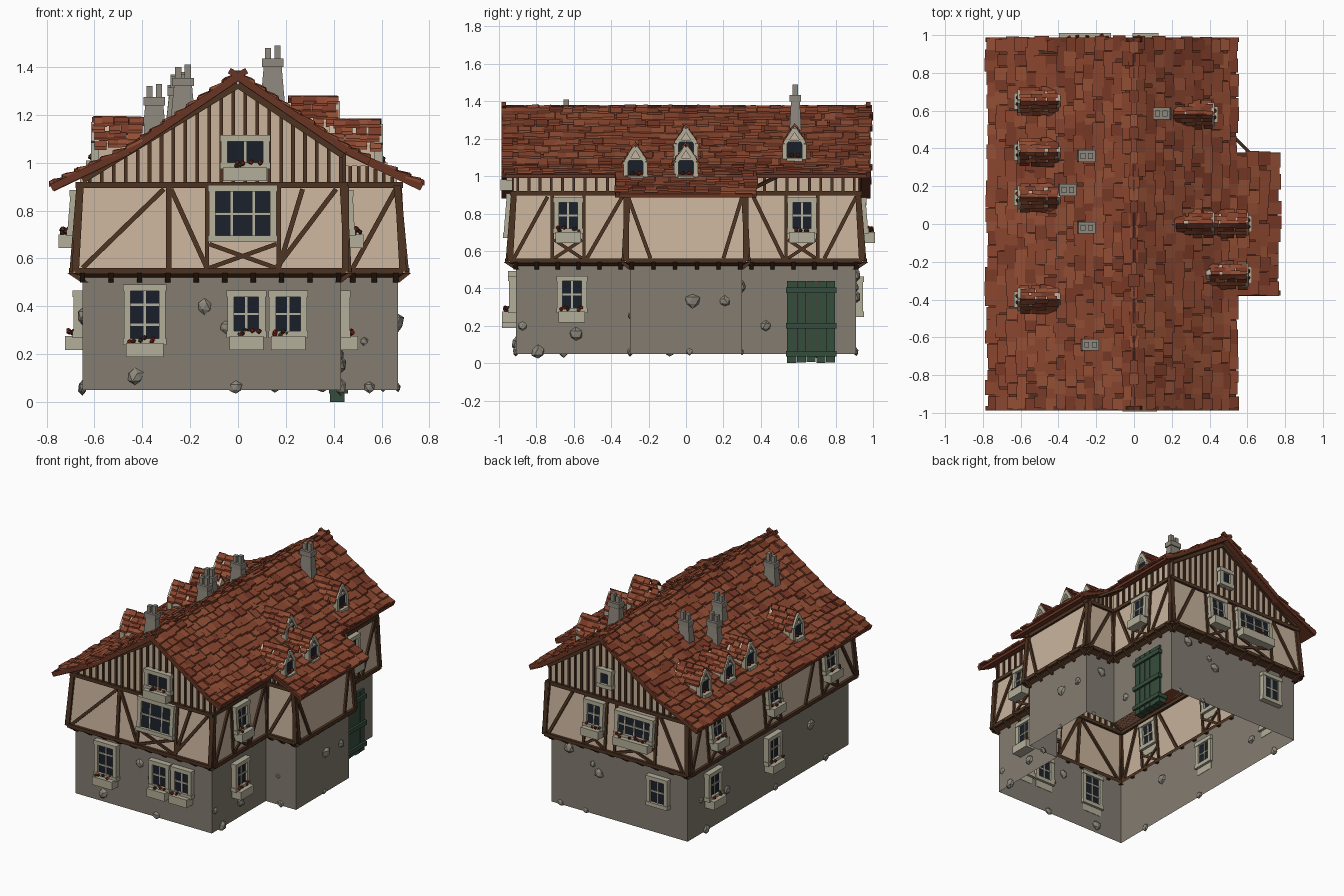
import bpy, bmesh, random
from mathutils import Vector as V

if "Cube" in bpy.data.objects:
    bpy.data.objects.remove(bpy.data.objects["Cube"])

random.seed(4)
R = random.uniform
SQ = [(-1, -1), (1, -1), (1, 1), (-1, 1)]
parts = {}

def get(name):
    if name not in parts:
        parts[name] = bmesh.new()
    return parts[name]

def skin(name, A, B, caps=True, floor=True, mi=0):
    """Loft ring A to ring B; floor=False leaves the closing side open."""
    bm = get(name)
    a, b = [bm.verts.new(p) for p in A], [bm.verts.new(p) for p in B]
    k = len(a)
    quads = [(a[i], a[(i + 1) % k], b[(i + 1) % k], b[i]) for i in range(k if floor else k - 1)]
    for f in quads + ([a, b] if caps else []):
        bm.faces.new(f).material_index = mi

def beam(name, p, q, n, w, d, mi=0):
    """Box from p to q; width w across, depth d along n."""
    p, q, n = V(p), V(q), V(n)
    s = (q - p).cross(n).normalized() * w / 2
    n = n.normalized() * d / 2
    skin(name, [p + a * s + b * n for a, b in SQ], [q + a * s + b * n for a, b in SQ], mi=mi)

def blob(name, p, r, n=None):
    for v in bmesh.ops.create_icosphere(get(name), subdivisions=1, radius=r)['verts']:
        c = v.co * R(.85, 1.15)
        v.co = V(p) + (c - n * c.dot(n) * .4 if n else c)

# Wall planes: axis, side, distance at stone wall, jetty bottom, jetty top
W = {}
for s, fy, fx, fb in ((-1, 'front', 'left', 'bay_front'), (1, 'back', 'right', 'bay_back')):
    W[fy] = ('y', s, .91, .95, .92)
    W[fx] = ('x', s, .43, .46, .44) if s > 0 else ('x', s, .65, .69, .66)
    W[fb] = ('y', s, .30, .33, .31)
W['bay'] = ('x', 1, .67, .70, .665)

def P(f, u, z, o=0):
    ax, s, g, b, t = W[f]
    d = (g if z < .53 else b + (t - b) * min(1, max(0, (z - .54) / .37))) + o
    return V((u, s * d, z)) if ax == 'y' else V((s * d, u, z))

def N(f):
    return V((0, W[f][1], 0)) if W[f][0] == 'y' else V((W[f][1], 0, 0))

def strip(name, f, u0, z0, u1, z1, w, d=.02, o=0):
    beam(name, P(f, u0, z0, o), P(f, u1, z1, o), N(f), w, d)

# Roof profile, with a flatter lower pitch
KINK = .456
def roof_z(x):
    x = abs(x)
    return 1.36 - x * .68 if x < KINK else 1.05 - (x - KINK) * .478

# Wall shells: T-shaped outline lofted per storey
def outline(k, z):
    x0, x1, x2, y, e = [W[f][k] for f in ('left', 'right', 'bay', 'front', 'bay_front')]
    half = [(-x0, y), (x1, y), (x1, e), (x2, e)]
    return [(x, -b, z) for x, b in half] + [(x, b, z) for x, b in half[::-1]]
skin('stone_walls', outline(2, .05), outline(2, .52), caps=False)
skin('jetty_soffit', outline(2, .52), outline(3, .54), caps=False)
skin('plaster_walls', outline(3, .54), outline(4, .91), caps=False)
for xs, y in (((-.66, -KINK, 0, .44), .92), ((.44, KINK, .665), .31)):
    prof = [(xs[0], .91)] + [(x, roof_z(x) - .02) for x in xs] + [(xs[-1], .91)]
    skin('gable_walls', *[[(x, k, z) for x, z in prof] for k in (-y, y)], floor=False)

# Timber frame: rails, posts and joist ends on each wall span
spans = [('front', -.68, .45), ('back', -.68, .45), ('left', -.94, .94), ('right', -.94, -.32), ('right', .32, .94),
         ('bay', -.32, .32), ('bay_front', .45, .69), ('bay_back', .45, .69)]
for f, a, b in spans:
    for z in (.548, .908):
        strip('rails', f, a, z, b, z, .025, .035)
    for u in (a, b):
        strip('posts', f, u, .545, u - (.02 if u > .6 else -.02 if u < -.6 else 0), .905, .03, .03)
    k = max(2, round((b - a) / .13))
    for i in range(k + 1):
        u = a + .03 + (b - a - .06) * i / k
        beam('joist_ends', P(f, u, .50, -.01), P(f, u, .54, .01), N(f), .022, .03)

# Diagonal braces: wall, foot, run to the head
for f, foot, run in [('front', -.65, .34), ('front', -.13, -.15), ('front', .16, .25), ('front', .17, .1),
                     ('right', -.53, .19), ('right', -.92, .18), ('right', .52, -.16), ('right', .74, .17),
                     ('bay', -.19, -.12), ('bay', .2, .1), ('bay_front', .48, .18), ('bay_back', .66, -.18),
                     ('back', .42, -.17), ('back', -.64, .19)]:
    strip('braces', f, foot, .56, foot + run, .89, .02, .025)
for s in (-1, 1):
    for u in (.92, .36):
        strip('braces', 'left', s * u, .56, s * (u + (.16 if u < .5 else -.16)), .89, .02, .025)
strip('posts', 'front', -.29, .55, -.29, .9, .022, .025)

# Battens and rafters on the gables, bargeboards under the roof edge
def battens(f, us):
    for u in us:
        x = u if W[f][0] == 'y' else W[f][4]
        strip('battens', f, u, .91, u, roof_z(x) - .02, .015, .022)

def barge(x0, x1, y):
    beam('bargeboards', (x0, y, roof_z(x0)), (x1, y, roof_z(x1)), (0, 1, 0), .03, .025)

for f, s in (('front', -1), ('back', 1)):
    battens(f, [-.62 + .05 * i for i in range(22)])
    battens('bay_' + f, [.47 + .035 * i for i in range(6)])
    battens('right', [s * (.36 + .06 * i) for i in range(10)])
    for e in (-.65, .44):
        strip('gable_rafters', f, 0, 1.325, e, roof_z(e) - .03, .028, .04)
    for k, e in ((-KINK, -.78), (KINK, .55)):
        barge(0, k, s * .975)
        barge(k, e, s * .975)
        beam('ridge_ends', (-k * .08, s * .975, 1.385), (k * .1, s * .975, 1.34), (0, 1, 0), .025, .025)
    barge(.5, .77, s * .365)
beam('eaves_brace', (.50, .49, 1), (.62, .37, .94), (0, 0, 1), .018, .018)

# Windows, with optional flower box and crossed braces below
def window(f, u, z0, z1, w, cols=2, rows=2, box=True):
    h = w / 2
    strip('glass', f, u, z0, u, z1, w - .02, .024, .01)
    for s in (-1, 1):
        strip('window_frames', f, u + s * (h - .012), z0, u + s * (h - .012), z1, .028, .055, .01)
    for z in (z0 + .012, z1 - .012):
        strip('window_frames', f, u - h - .006, z, u + h + .006, z, .028, .062, .01)
    for i in range(1, cols):
        x = u - h + w * i / cols
        strip('window_bars', f, x, z0, x, z1, .01, .036, .01)
    for i in range(1, rows):
        z = z0 + (z1 - z0) * i / rows
        strip('window_bars', f, u - h, z, u + h, z, .01, .036, .01)
    if box:
        p = P(f, u, z0, .035)
        beam('flower_boxes', p - V((0, 0, .052)), p + V((0, 0, .006)), N(f), w * .92, .075)
        for i in range(int(w * 40)):
            q = P(f, u + R(-.4, .4) * w, z0, R(.03, .06))
            blob('red_flowers' if i % 2 else 'flower_stems', q + V((0, 0, R(.01, .03))), .011)
    if .6 < z0 < .9:
        for s in (-1, 1):
            strip('braces', f, u - s * h, .56, u + s * h, .66, .018, .02)
            strip('posts', f, u + s * (h + .01), .55, u + s * (h + .01), .9, .018, .022)

for f, us in (('front', (.035, .21)), ('right', (-.61,)), ('left', (-.03, .64))):
    for u in us:
        window(f, u, .27, .465, .155)
for f, us in (('right', (-.63, .62)), ('left', (-.64, 0, .64)), ('back', (.06,))):
    for u in us:
        window(f, u, .695, .885, .15)
window('front', -.39, .24, .49, .17, rows=3)
window('front', .02, .67, .905, .28, cols=3, box=False)
window('front', .03, .975, 1.115, .2, rows=1)
window('back', -.43, .25, .46, .16, box=False)
window('back', -.26, .695, .87, .3, cols=4)
window('back', -.02, 1, 1.13, .11, cols=1, rows=1, box=False)

# Plank door with battens
for i in range(5):
    u = .565 + .052 * i
    strip('door_planks', 'right', u, .003 * (i % 3), u, .44, .049, .06, -.015)
for z in (.05, .2, .39):
    strip('door_battens', 'right', .535, z, .805, z, .03, .08, -.01)

# Field stones set in the lower walls, some at the foot
for f, a, b in spans:
    for i in range(int(2 + (b - a) * 3)):
        u, r = R(a + .06, b - .06), R(.015, .042)
        if f == 'right' and u > .5:
            continue
        blob('field_stones', P(f, u, .06 if i % 3 == 0 else R(.1, .48)), r, N(f))

# Roof tiles laid in courses over a parallelogram
def tiles(name, a, b, c, rows, cols, th=V((0, 0, .013))):
    a, b, c = V(a), V(b), V(c)
    e, s = b - a, c - a
    for r in range(rows):
        for k in range(cols):
            u0 = (k + (r % 2 - .5) / 2 * (0 < k < cols - 1) + R(-.12, .12)) / cols
            u1 = u0 + R(.9, 1.25) / cols
            t0, t1 = (r - .1) / rows, (r + R(1.05, 1.4)) / rows
            q = [a + e * u + s * t + th * l for t, l in ((t0, R(0, .3)), (t1, R(.6, 1.7))) for u in (u0, u1)]
            q = [q[0], q[1], q[3], q[2]]
            skin(name, q, [p + th for p in q], mi=random.choice((0, 0, 1, 2)))

def slope(x0, x1, y0, y1, rows, cols):
    z0, z1 = roof_z(x0), roof_z(x1)
    tiles('roof_tiles', (x0, y0, z0), (x0, y1, z0), (x1, y0, z1), rows, cols)
    edge = [(x0, z0), (x1, z1), (x1, z1 - .02), (x0, z0 - .02)]
    skin('roof_deck', *[[(x, y, z) for x, z in edge] for y in (y0, y1)])

for x0, x1, rows in ((0, -KINK, 9), (-KINK, -.77, 6), (0, KINK, 9), (KINK, .54, 2)):
    slope(x0, x1, -.98, .98, rows, 30)
slope(.54, .76, -.38, .37, 4, 11)
for i in range(30):
    y, z = -.98 + i * .065, 1.365 + R(-.004, .008)
    beam('ridge_tiles', (0, y, z), (0, y + .062, z + R(-.006, .006)), (0, 0, 1), R(.03, .06), .018, i % 3)

# Dormers: cheeks, pointed window, steep tiled roof
def dormer(s, xf, y, zb):
    def at(a, b, o=.008):
        return (s * (xf + o), y + a, zb + b)
    X = (1, 0, 0)
    prof = [(-.052, 0), (-.052, .09), (0, .17), (.052, .09), (.052, 0)]
    skin('dormer_cheeks', *[[at(*p, o) for p in prof] for o in (0, -.2)])
    for p, q in zip(prof, prof[1:] + prof[:1]):
        beam('dormer_frames', at(*p), at(*q), X, .022, .035)
    beam('glass', at(0, .01), at(0, .11), X, .08, .012)
    beam('window_bars', at(-.045, .105), at(.045, .105), X, .012, .03)
    beam('flower_boxes', at(0, -.02, .02), at(0, .015, .02), X, .085, .05)
    blob('red_flowers', at(.02, .03, .025), .012)
    blob('flower_stems', at(-.015, .03, .025), .012)
    for k in (-1, 1):
        tiles('dormer_tiles', at(0, .18, .015), at(0, .18, -.18), at(k * .072, .06, .015), 4, 4)

for x, y in ((.40, .58), (.40, 0), (.58, 0), (.58, -.27)):
    dormer(1, x, y, roof_z(x) - .005)
for y in (.65, .38, .14, -.40):
    dormer(-1, .59, y, .995)

# Chimneys: tapered stack, collar and two pots
for x, y, top in ((.145, .585, 1.49), (-.23, -.64, 1.41), (-.25, .36, 1.38), (-.35, .18, 1.33), (-.25, -.02, 1.37)):
    zt = top - .08
    skin('chimney_stacks', *[[(x + i * w, y + j * w * .62, z) for i, j in SQ]
                             for z, w in ((roof_z(x) - .06, .055), (zt, .037))])
    beam('chimney_collars', (x, y, zt - .01), (x, y, zt + .025), (0, 1, 0), .09, .062)
    for d in (-.02, .02):
        beam('chimney_pots', (x + d, y, zt), (x + d, y, top - .005 + d / 4), (0, 1, 0), .026, .03)

# Colours, then one object per part
def mat(name, code):
    m = bpy.data.materials.new(name)
    m.diffuse_color = [(c / 255) ** 2.2 for c in bytes.fromhex(code)] + [1]
    m.use_nodes = True
    m.node_tree.nodes["Principled BSDF"].inputs["Base Color"].default_value = m.diffuse_color
    return m

wood, rust, green = mat('timber', '4e3626'), mat('rust_wood', '683828'), mat('green', '384e3e')
stone, grey, plaster = mat('stone', '827b70'), mat('pale_stone', '8c877c'), mat('plaster', 'c8b29b')
cream, glass, red = mat('cream', 'b2ad98'), mat('glass', '20252e'), mat('red', '8c2d1e')
clay = [mat('tile', '884732'), mat('tile_dark', '783c2b'), mat('tile_light', '925038')]
groups = {'stone_walls': stone, 'field_stones chimney_stacks chimney_collars chimney_pots': grey,
          'plaster_walls gable_walls dormer_cheeks': plaster, 'glass': glass, 'red_flowers': red,
          'window_frames window_bars flower_boxes dormer_frames': cream,
          'door_planks door_battens': green, 'bargeboards ridge_ends roof_deck': rust}
look = {n: m for names, m in groups.items() for n in names.split()}
for name, bm in parts.items():
    bmesh.ops.recalc_face_normals(bm, faces=bm.faces)
    me = bpy.data.meshes.new(name)
    bm.to_mesh(me)
    bm.free()
    for m in clay if name.endswith('_tiles') else [look.get(name, wood)]:
        me.materials.append(m)
    bpy.context.collection.objects.link(bpy.data.objects.new(name, me))
